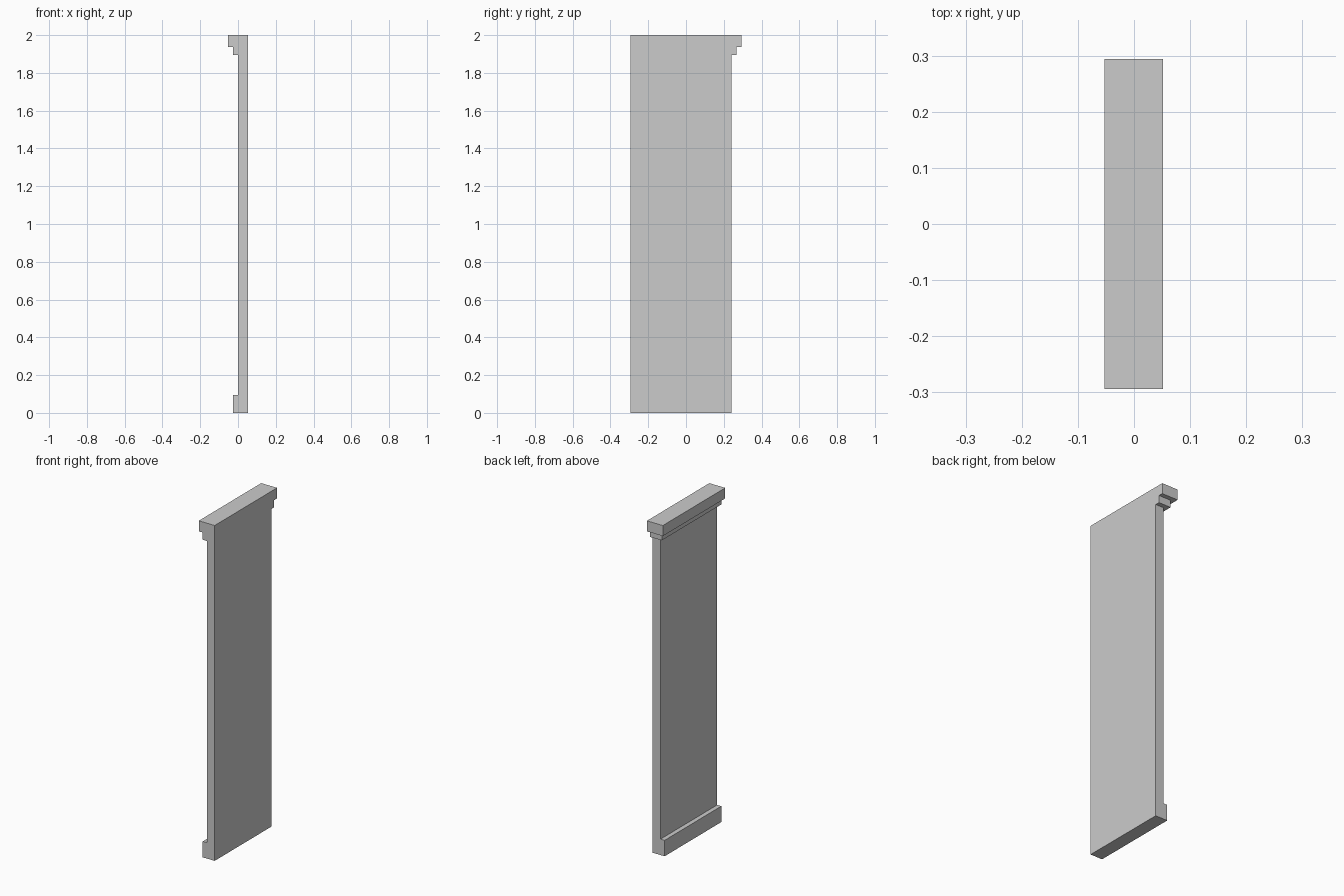
import bpy, bmesh

if "Cube" in bpy.data.objects:
    bpy.data.objects.remove(bpy.data.objects["Cube"])

RIGHT, FRONT = 0.052, -0.294      # flat, unmoulded sides
LEFT, BACK = 0.0, 0.240           # panel faces the mouldings project from

# Moulding profile, bottom to top: (height, projection in -x, projection in +y)
PROFILE = [
    (0.000, 0.027, 0.000), (0.095, 0.027, 0.000),   # plinth
    (0.095, 0.000, 0.000), (1.894, 0.000, 0.000),   # shaft
    (1.894, 0.027, 0.027), (1.937, 0.027, 0.027),   # lower cap step
    (1.937, 0.053, 0.054), (2.000, 0.053, 0.054),   # upper cap
]

bm = bmesh.new()

# Three corners per profile level, plus the plain corner post
a = [bm.verts.new((LEFT - px, FRONT, z)) for z, px, py in PROFILE]
b = [bm.verts.new((LEFT - px, BACK + py, z)) for z, px, py in PROFILE]
c = [bm.verts.new((RIGHT, BACK + py, z)) for z, px, py in PROFILE]
c[1] = c[2] = None                # the plinth is flush on the back end
d0 = bm.verts.new((RIGHT, FRONT, 0))
d1 = bm.verts.new((RIGHT, FRONT, 2))
for v in [v for v in bm.verts if v.co.z == 0.095 and v.co.x == RIGHT]:
    bm.verts.remove(v)

# Moulded left face
for i in range(len(PROFILE) - 1):
    bm.faces.new((a[i], b[i], b[i + 1], a[i + 1]))

# Back end: one flush plinth and shaft face, then the mitred cap
bm.faces.new((b[0], c[0], c[3], b[3], b[2], b[1]))
for i in range(3, len(PROFILE) - 1):
    bm.faces.new((b[i], c[i], c[i + 1], b[i + 1]))

# Flat front end, flat right face, top and bottom
bm.faces.new(a + [d1, d0])
bm.faces.new([v for v in c if v] + [d1, d0])
bm.faces.new((a[0], b[0], c[0], d0))
bm.faces.new((a[-1], b[-1], c[-1], d1))
bmesh.ops.recalc_face_normals(bm, faces=bm.faces)

mesh = bpy.data.meshes.new("pilaster")
bm.to_mesh(mesh)
bm.free()
bpy.context.collection.objects.link(bpy.data.objects.new("pilaster", mesh))
